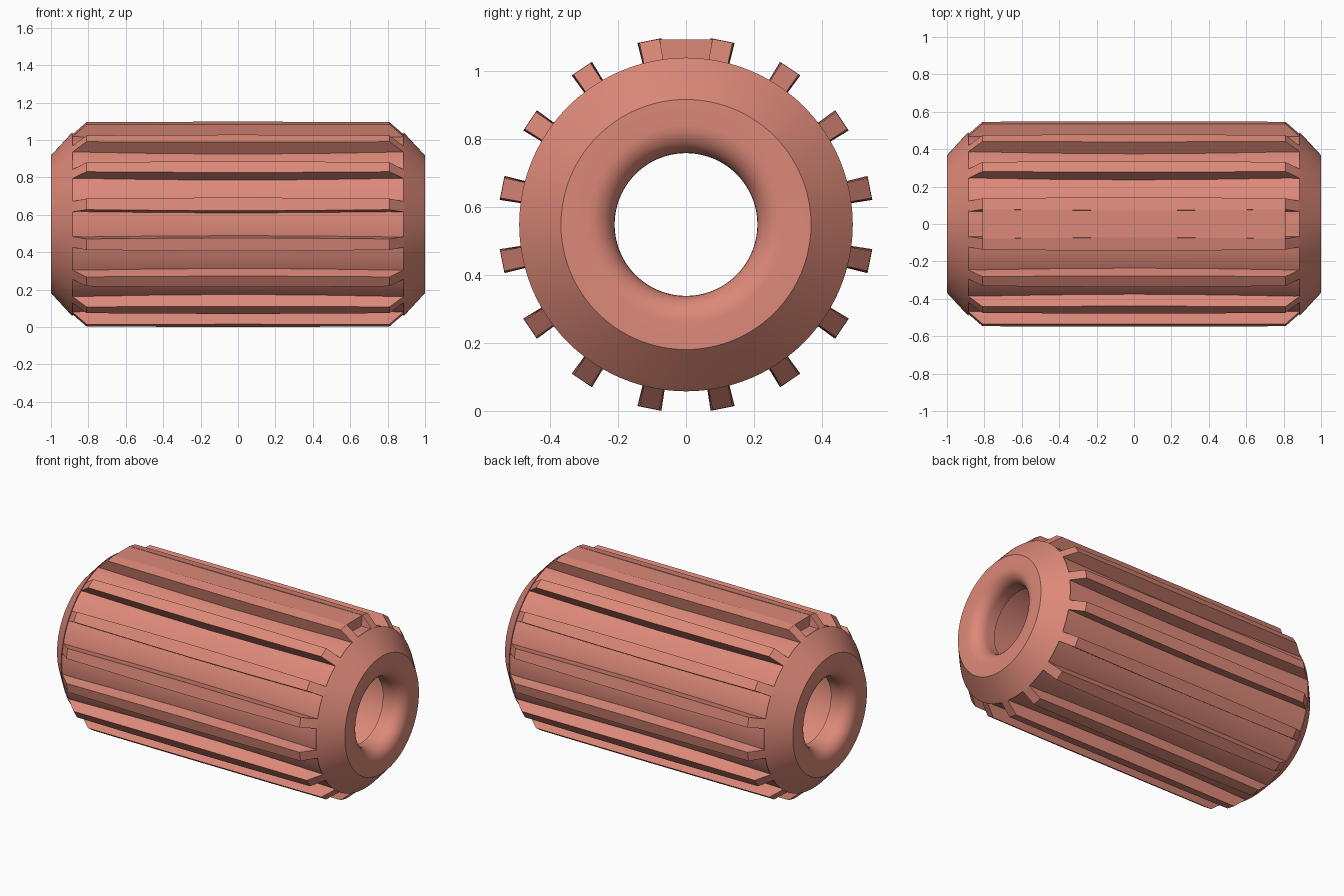
import bpy, bmesh, math
from mathutils import Matrix

if "Cube" in bpy.data.objects:
    bpy.data.objects.remove(bpy.data.objects["Cube"])

CZ = 0.549  # height of the central axis

mat = bpy.data.materials.new("terracotta")
mat.diffuse_color = (0.72, 0.25, 0.19, 1)
mat.use_nodes = True
mat.node_tree.nodes["Principled BSDF"].inputs["Base Color"].default_value = mat.diffuse_color


def finish(name, bm, angle=30):
    bmesh.ops.remove_doubles(bm, verts=bm.verts, dist=1e-5)
    bmesh.ops.recalc_face_normals(bm, faces=bm.faces)
    me = bpy.data.meshes.new(name)
    bm.to_mesh(me)
    bm.free()
    ob = bpy.data.objects.new(name, me)
    bpy.context.collection.objects.link(ob)
    me.materials.append(mat)
    bpy.ops.object.select_all(action='DESELECT')
    ob.select_set(True)
    bpy.context.view_layer.objects.active = ob
    bpy.ops.object.shade_smooth_by_angle(angle=math.radians(angle))
    return ob


def lathe(name, profile, seg=96):
    """Spin a closed (x, r) outline around the x axis."""
    bm = bmesh.new()
    rings = []
    for i in range(seg):
        a = 2 * math.pi * i / seg
        rings.append([bm.verts.new((x, r * math.cos(a), CZ + r * math.sin(a)))
                      for x, r in profile])
    n = len(profile)
    for i in range(seg):
        p, q = rings[i], rings[(i + 1) % seg]
        for j in range(n):
            k = (j + 1) % n
            bm.faces.new((p[j], p[k], q[k], q[j]))
    return finish(name, bm)


# hollow barrel: slightly waisted wall, chamfered ends, rounded bore mouths
half = [(0.0, 0.474), (0.45, 0.477), (0.885, 0.484), (0.885, 0.491),
        (0.90, 0.476), (1.0, 0.368), (1.0, 0.29)]
for i in range(1, 9):
    t = math.pi / 2 * i / 8
    half.append((0.92 + 0.08 * math.cos(t), 0.29 - 0.08 * math.sin(t)))
half += [(0.86, 0.21), (0.86, 0.36)]
outline = half + [(-x, r) for x, r in reversed(half[1:])]
lathe("barrel", outline)

# sixteen grip ribs, a little thicker at mid length, with sloped ends
bm = bmesh.new()
stations = [(-0.89, 0.480, 0.029), (-0.81, 0.551, 0.030), (-0.4, 0.552, 0.034),
            (0, 0.552, 0.036), (0.4, 0.552, 0.034), (0.81, 0.551, 0.030),
            (0.89, 0.480, 0.029)]
for i in range(16):
    rot = Matrix.Translation((0, 0, CZ)) @ Matrix.Rotation(
        math.radians(11.25 + 22.5 * i), 4, 'X')
    loops = []
    for x, top, w in stations:
        pts = [(x, -w * 0.86, 0.44), (x, -w, top), (x, w, top), (x, w * 0.86, 0.44)]
        vs = [bm.verts.new(p) for p in pts]
        bmesh.ops.transform(bm, matrix=rot, verts=vs)
        loops.append(vs)
    for a, b in zip(loops, loops[1:]):
        for j in range(4):
            k = (j + 1) % 4
            bm.faces.new((a[j], a[k], b[k], b[j]))
    bm.faces.new(loops[0])
    bm.faces.new(loops[-1][::-1])
finish("grip_ribs", bm, 20)


def block(name, sx, sy, z0, z1):
    bm = bmesh.new()
    bmesh.ops.create_cube(bm, size=1, matrix=Matrix.Translation((0, 0, (z0 + z1) / 2))
                          @ Matrix.Diagonal((sx, sy, z1 - z0, 1)))
    return finish(name, bm)


# flat pad filling the gap between the two top ribs, on a longer base strip
block("top_pad", 1.62, 0.168, 1.00, 1.094)
block("pad_base", 1.77, 0.15, 0.99, 1.03)
